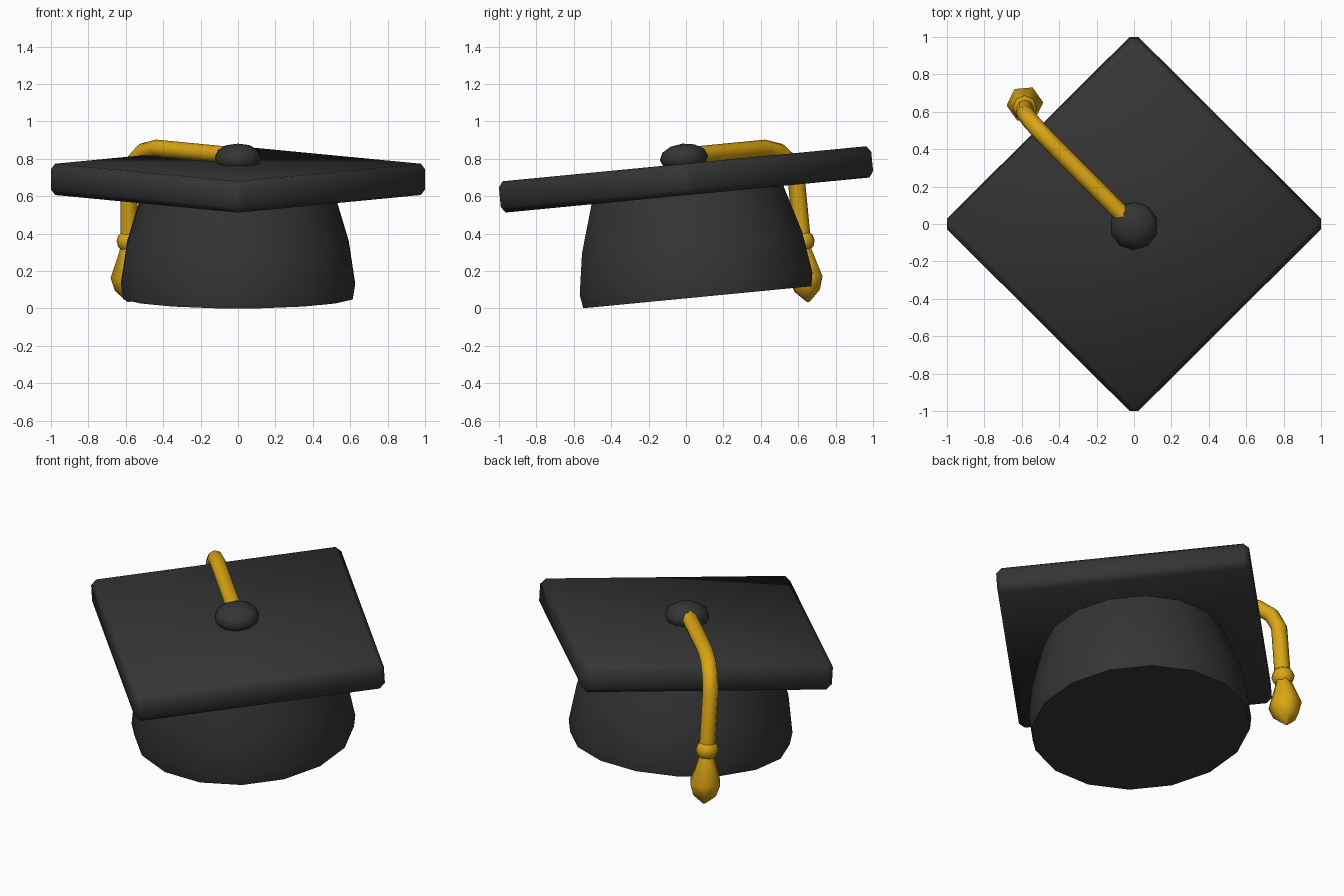
import bpy, bmesh, math
from mathutils import Matrix, Vector

if "Cube" in bpy.data.objects:
    bpy.data.objects.remove(bpy.data.objects["Cube"])

# whole cap leans back about the board centre
TILT = Matrix.Translation((0, 0, 0.69)) @ Matrix.Rotation(math.radians(5.5), 4, 'X')
TASSEL_XY = Vector((-0.583, 0.588))


def material(name, rgb):
    m = bpy.data.materials.new(name)
    m.diffuse_color = (*rgb, 1)
    m.use_nodes = True
    m.node_tree.nodes["Principled BSDF"].inputs["Base Color"].default_value = m.diffuse_color
    return m


black = material("charcoal cloth", (0.035, 0.035, 0.035))
gold = material("gold cord", (0.70, 0.38, 0.006))


def finish(name, bm, mat, angle=50):
    bmesh.ops.recalc_face_normals(bm, faces=bm.faces)
    bm.transform(TILT)
    me = bpy.data.meshes.new(name)
    bm.to_mesh(me)
    bm.free()
    me.materials.append(mat)
    ob = bpy.data.objects.new(name, me)
    bpy.context.collection.objects.link(ob)
    bpy.ops.object.select_all(action='DESELECT')
    ob.select_set(True)
    bpy.context.view_layer.objects.active = ob
    bpy.ops.object.shade_smooth_by_angle(angle=math.radians(angle))
    return ob


def loft(name, rings, mat, angle=50):
    """Skin a list of vertex-position rings and cap both ends."""
    bm = bmesh.new()
    vs = [[bm.verts.new(p) for p in r] for r in rings]
    n = len(rings[0])
    for a, b in zip(vs, vs[1:]):
        for i in range(n):
            j = (i + 1) % n
            bm.faces.new((a[i], a[j], b[j], b[i]))
    bm.faces.new(vs[0])
    bm.faces.new(vs[-1])
    return finish(name, bm, mat, angle)


def lathe(name, profile, sides, mat, centre=(0, 0), start=0.0, angle=50):
    rings = [[(centre[0] + r * math.cos(start + math.tau * i / sides),
               centre[1] + r * math.sin(start + math.tau * i / sides), z)
              for i in range(sides)] for r, z in profile]
    return loft(name, rings, mat, angle)


def ball(name, centre, radius, height, segs, rings, mat):
    bm = bmesh.new()
    bmesh.ops.create_uvsphere(bm, u_segments=segs, v_segments=rings, radius=1)
    bm.transform(Matrix.Translation(centre) @ Matrix.Diagonal((radius, radius, height, 1)))
    return finish(name, bm, mat, 60)


# square board with bevelled edges
bm = bmesh.new()
bmesh.ops.create_cube(bm, size=1)
bm.transform(Matrix.Rotation(math.pi / 4, 4, 'Z') @ Matrix.Diagonal((1.446, 1.446, 0.168, 1)))
bmesh.ops.bevel(bm, geom=bm.edges[:], offset=0.032, segments=1, affect='EDGES', profile=0.5)
finish("board", bm, black, 60)

# skull cap, flaring toward the rim
lathe("skull_cap", [(0.625, -0.633), (0.637, -0.56), (0.603, -0.34), (0.515, -0.05)],
      16, black, start=math.pi / 16)

# button on top
ball("button", (0, 0, 0.115), 0.13, 0.077, 10, 6, black)

# cord: along the board diagonal, over the edge and down
path = [(0.05, 0.125), (0.62, 0.125), (0.72, 0.10), (0.79, 0.04), (0.827, -0.05), (0.827, -0.40)]
out = TASSEL_XY.normalized()
side = Vector((-out.y, out.x, 0))
rings = []
for k, (d, z) in enumerate(path):
    p0, p1 = Vector(path[max(k - 1, 0)]), Vector(path[min(k + 1, len(path) - 1)])
    t = (p1 - p0).normalized()
    up = Vector((-t.y * out.x, -t.y * out.y, t.x))
    c = Vector((out.x * d, out.y * d, z))
    rings.append([c + 0.046 * (math.cos(a) * side + math.sin(a) * up)
                  for a in (math.tau * i / 8 for i in range(8))])
loft("cord", rings, gold)

# knot and tassel
ball("knot", (*TASSEL_XY, -0.389), 0.066, 0.062, 8, 6, gold)
lathe("tassel", [(0.045, -0.40), (0.05, -0.44), (0.098, -0.585), (0.075, -0.655), (0.008, -0.715)],
      6, gold, TASSEL_XY, math.radians(5), 62)
